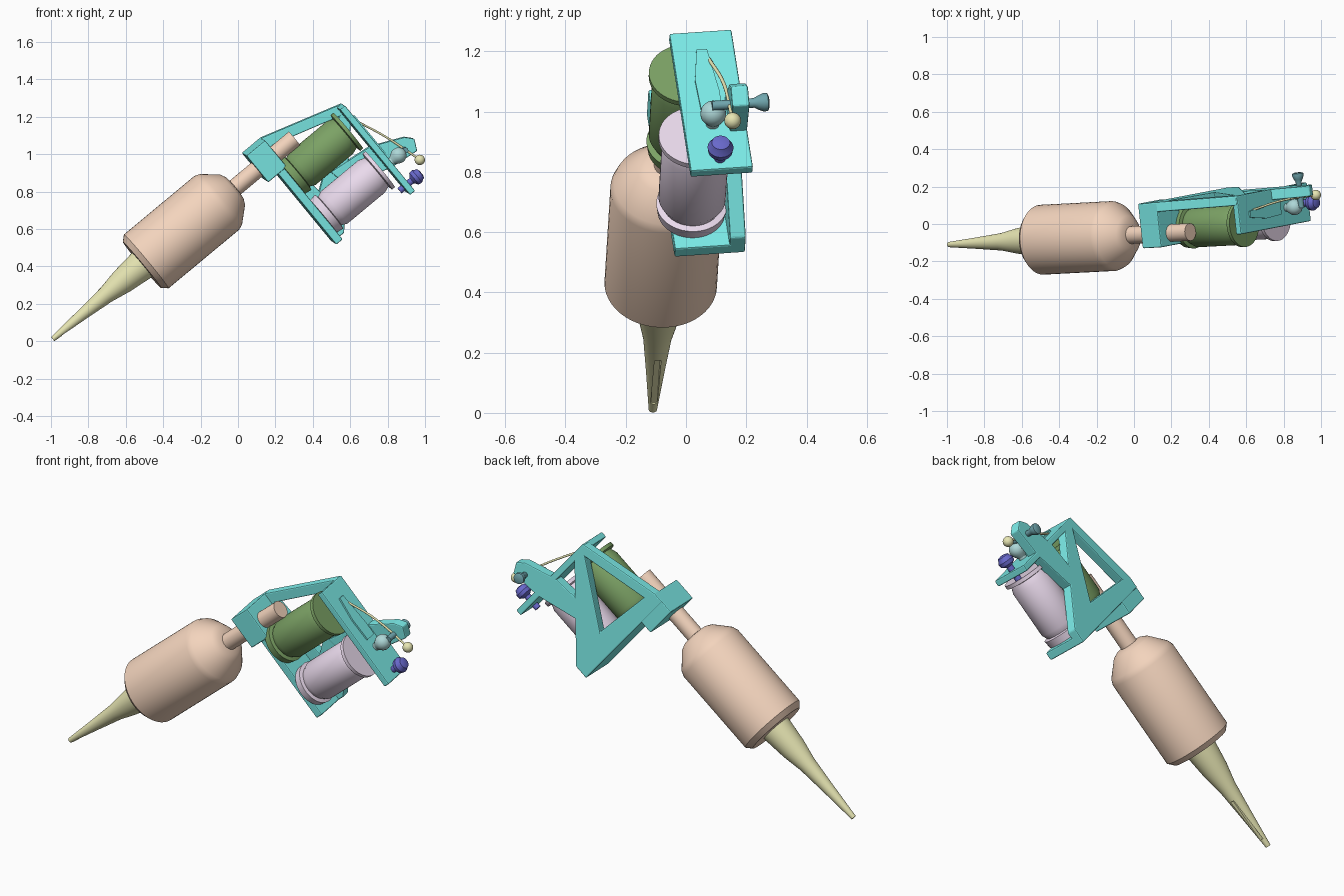
import bpy, bmesh, math
from mathutils import Matrix, Vector

if "Cube" in bpy.data.objects:
    bpy.data.objects.remove(bpy.data.objects["Cube"])

# Tilted working frame: local x runs up the grip axis, y to the back, z away from the coils
e1 = Vector((0.768, 0.04, 0.638)).normalized()
e2 = Vector((0.63, 0.12, -0.76))
e2 = (e2 - e1 * e1.dot(e2)).normalized()
e3 = e1.cross(e2)
FRAME = Matrix((e1, e3, -e2)).transposed().to_4x4()
FRAME.translation = Vector((-0.99, -0.11, 0.012))

COLORS = {
    "tan": (0.9, 0.66, 0.51), "straw": (0.8, 0.79, 0.45), "cyan": (0.2, 0.84, 0.81),
    "green": (0.2, 0.36, 0.13), "lilac": (0.82, 0.7, 0.84), "blue": (0.14, 0.14, 0.6),
    "teal": (0.16, 0.38, 0.42), "pale_teal": (0.42, 0.68, 0.68),
}
MATS = {}
for key, rgb in COLORS.items():
    MATS[key] = bpy.data.materials.new(key)
    MATS[key].diffuse_color = (*rgb, 1)


def finish(name, bm, color, bevel=0.0):
    bmesh.ops.recalc_face_normals(bm, faces=bm.faces)
    me = bpy.data.meshes.new(name)
    bm.to_mesh(me)
    bm.free()
    ob = bpy.data.objects.new(name, me)
    bpy.context.collection.objects.link(ob)
    ob.matrix_world = FRAME
    if color:
        me.materials.append(MATS[color])
    if bevel:
        mod = ob.modifiers.new("bevel", "BEVEL")
        mod.width, mod.segments, mod.limit_method = bevel, 2, "ANGLE"
    return ob


def smooth(ob, angle=28):
    bpy.ops.object.select_all(action="DESELECT")
    ob.select_set(True)
    bpy.context.view_layer.objects.active = ob
    bpy.ops.object.shade_smooth_by_angle(angle=math.radians(angle))


def lathe(name, profile, color, y=0.0, z=0.0, axis="X", n=40):
    """Turn (position, radius) pairs around local x (at y, z) or local y (at x=y, z)."""
    bm = bmesh.new()
    rings = []
    for p, r in profile:
        ring = []
        for i in range(n):
            u, v = r * math.cos(math.tau * i / n), r * math.sin(math.tau * i / n)
            ring.append(bm.verts.new((p, y + u, z + v) if axis == "X" else (y + u, p, z + v)))
        rings.append(ring)
    for a, b in zip(rings, rings[1:]):
        for i in range(n):
            j = (i + 1) % n
            bm.faces.new((a[i], a[j], b[j], b[i]))
    bm.faces.new(rings[0])
    bm.faces.new(rings[-1])
    ob = finish(name, bm, color)
    smooth(ob)
    return ob


def prism(name, pts, c0, c1, color, bevel=0.006):
    """Extrude an (x, z) outline from y = c0 to c1."""
    bm = bmesh.new()
    face = bm.faces.new([bm.verts.new((x, c0, z)) for x, z in pts])
    ext = bmesh.ops.extrude_face_region(bm, geom=[face])
    bmesh.ops.translate(bm, vec=(0, c1 - c0, 0),
                        verts=[v for v in ext["geom"] if isinstance(v, bmesh.types.BMVert)])
    return finish(name, bm, color, bevel)


def box(name, a0, a1, c0, c1, h0, h1, color, bevel=0.006):
    return prism(name, [(a0, h0), (a1, h0), (a1, h1), (a0, h1)], c0, c1, color, bevel)


def cut(ob, cutter):
    mod = ob.modifiers.new("cut", "BOOLEAN")
    mod.operation, mod.solver, mod.object = "DIFFERENCE", "EXACT", cutter
    ob.modifiers.move(len(ob.modifiers) - 1, 0)
    cutter.hide_render = True
    cutter.hide_set(True)


def ball(p, r, steps=10):
    return [(p - r * math.cos(math.pi * i / steps), max(r * math.sin(math.pi * i / steps), 0.001))
            for i in range(steps + 1)]


# Grip, tube and tapered tip
lathe("grip", [(0.62, 0.08), (0.62, 0.16), (0.65, 0.187), (1.14, 0.187), (1.17, 0.176),
               (1.25, 0.105), (1.265, 0.075), (1.27, 0.04)], "tan", n=48)
lathe("tube", [(1.24, 0.047), (1.68, 0.047)], "tan")
tip = lathe("needle_tip", [(0, 0.014), (0.2, 0.031), (0.37, 0.047), (0.48, 0.068), (0.64, 0.086)], "straw")
cut(tip, box("tip_slot_cutter", 0.05, 0.3, -0.011, 0.011, -0.1, -0.012, None, 0))

# Frame: clamp, base plate, open side frame with an arm, front plate
box("tube_clamp", 1.42, 1.55, -0.066, 0.175, -0.085, 0.1, "cyan")
box("base_plate", 1.49, 1.535, -0.058, 0.175, -0.578, 0.02, "cyan")
side = prism("side_frame", [(1.49, 0.1), (1.55, 0.1), (1.995, -0.035), (1.995, -0.12),
                            (1.57, -0.578), (1.49, -0.578)], 0.125, 0.178, "cyan")
cut(side, prism("side_window_cutter", [(1.575, 0.03), (1.61, -0.32), (1.945, -0.08)], 0, 0.3, None, 0))
prism("post_arm", [(1.72, -0.28), (1.97, -0.31), (2.145, -0.39), (2.18, -0.43), (2.15, -0.49),
                   (1.98, -0.47), (1.74, -0.38)], 0.12, 0.178, "cyan")
box("front_plate", 1.965, 2.0, -0.03, 0.178, -0.63, -0.035, "cyan")

# Raised tapered leaf on the front plate
bm = bmesh.new()
leaf = bm.faces.new([bm.verts.new((1.995, c, h)) for c, h in
                     ((0.05, -0.12), (0.085, -0.12), (0.105, -0.3), (0.105, -0.38), (0.035, -0.38), (0.03, -0.25))])
ext = bmesh.ops.extrude_face_region(bm, geom=[leaf])
bmesh.ops.translate(bm, vec=(0.014, 0, 0), verts=[v for v in ext["geom"] if isinstance(v, bmesh.types.BMVert)])
finish("leaf_spring", bm, "cyan")

# Two flanged coils
for name, h, col in (("upper_coil", -0.155, "green"), ("lower_coil", -0.425, "lilac")):
    lathe(name, [(1.535, 0.112), (1.575, 0.118), (1.58, 0.098), (1.61, 0.112), (1.87, 0.112),
                 (1.905, 0.1), (1.91, 0.124), (1.93, 0.124)], col, 0.015, h, n=48)

# Fittings on the front plate
lathe("binding_post", [(0.06, 0.016), (0.2, 0.016), (0.215, 0.024), (0.232, 0.031), (0.245, 0.03), (0.25, 0.02)],
      "teal", 2.1, -0.44, axis="Y", n=24)
lathe("post_nut", [(1.99, 0.022), (2.01, 0.022)] + ball(2.055, 0.043)[3:], "pale_teal", 0.066, -0.437, n=28)
lathe("blue_knob", [(1.94, 0.018), (2.025, 0.018), (2.04, 0.04), (2.06, 0.043), (2.075, 0.034), (2.085, 0.03),
                    (2.09, 0.015)], "blue", 0.072, -0.588, n=28)
lathe("contact_ball", ball(2.13, 0.028), "straw", 0.116, -0.535, n=24)

# Bent contact wire
curve = bpy.data.curves.new("contact_wire", "CURVE")
curve.dimensions, curve.bevel_depth, curve.bevel_resolution = "3D", 0.006, 2
curve.use_fill_caps = True
sp = curve.splines.new("BEZIER")
pts = [(2.0, 0.087, -0.155), (2.065, 0.114, -0.315), (2.13, 0.116, -0.53)]
sp.bezier_points.add(len(pts) - 1)
for bp, p in zip(sp.bezier_points, pts):
    bp.co = p
    bp.handle_left_type = bp.handle_right_type = "AUTO"
wire = bpy.data.objects.new("contact_wire", curve)
bpy.context.collection.objects.link(wire)
wire.matrix_world = FRAME
curve.materials.append(MATS["straw"])

for m in bpy.data.materials:
    if m.users and not m.is_grease_pencil:
        m.use_nodes = True
        m.node_tree.nodes["Principled BSDF"].inputs["Base Color"].default_value = m.diffuse_color
